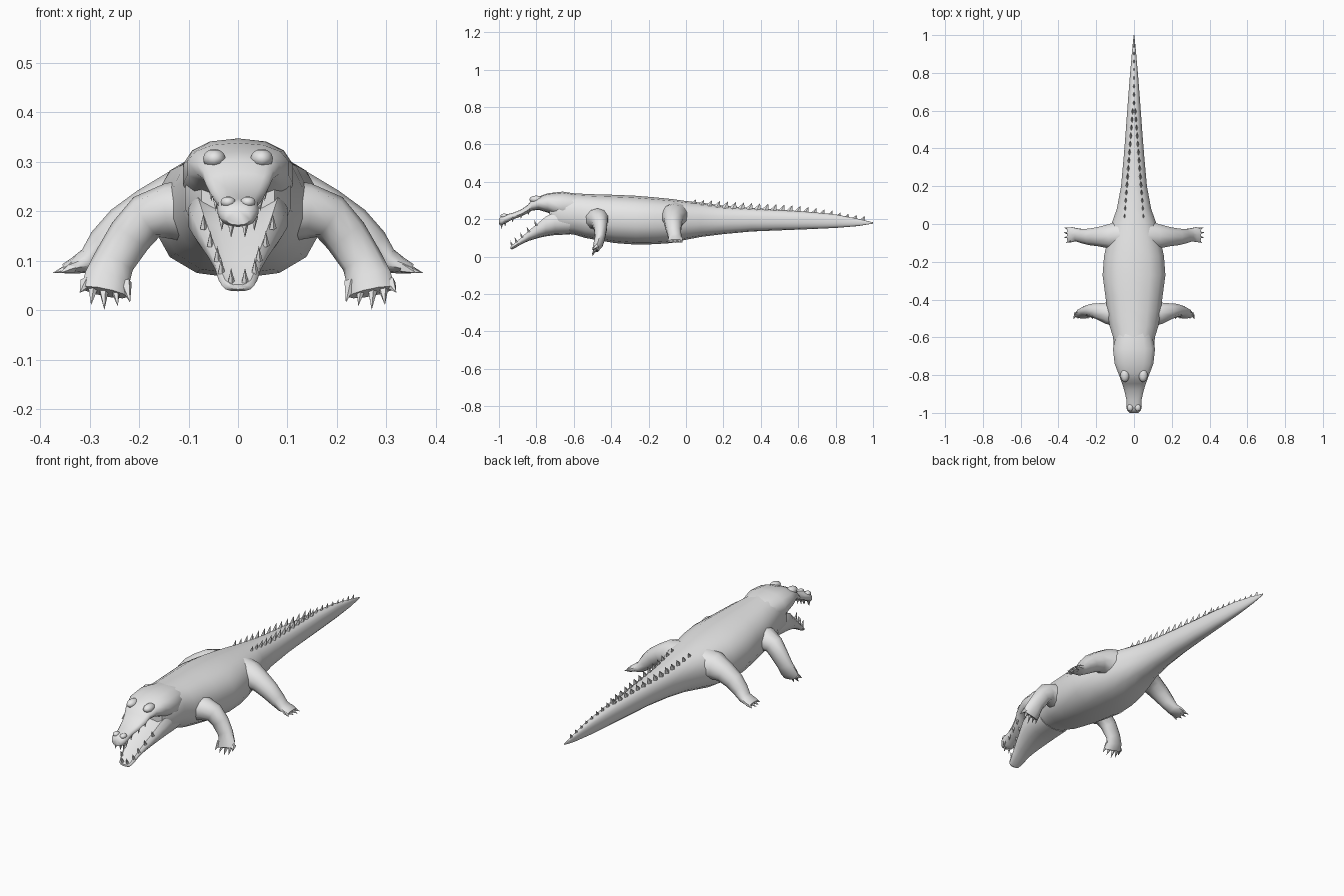
import bpy, bmesh, math
from mathutils import Vector

if "Cube" in bpy.data.objects:
    bpy.data.objects.remove(bpy.data.objects["Cube"])

skin = bpy.data.materials.new("plain grey skin")
skin.diffuse_color = (0.8, 0.8, 0.8, 1)
skin.use_nodes = True
skin.node_tree.nodes["Principled BSDF"].inputs["Base Color"].default_value = skin.diffuse_color


def finish(name, bm, smooth=50):
    bmesh.ops.recalc_face_normals(bm, faces=bm.faces)
    me = bpy.data.meshes.new(name)
    bm.to_mesh(me)
    bm.free()
    ob = bpy.data.objects.new(name, me)
    bpy.context.collection.objects.link(ob)
    me.materials.append(skin)
    if smooth:
        bpy.context.view_layer.objects.active = ob
        bpy.ops.object.select_all(action='DESELECT')
        ob.select_set(True)
        bpy.ops.object.shade_smooth_by_angle(angle=math.radians(smooth))
    return ob


def skin_rings(bm, rings):
    rings = [[bm.verts.new(p) for p in r] for r in rings]
    n = len(rings[0])
    for a, b in zip(rings, rings[1:]):
        for i in range(n):
            j = (i + 1) % n
            bm.faces.new((a[i], a[j], b[j], b[i]))
    bm.faces.new(rings[0])
    bm.faces.new(rings[-1])


def spow(v, e):
    return math.copysign(abs(v) ** e, v)


def loft(name, sections, n=14, e=0.85, dent=0.0):
    """Sections along y: (y, half width, top, bottom); dent hollows the top."""
    bm = bmesh.new()
    rings = []
    for y, w, t, b in sections:
        ring = []
        for i in range(n):
            a = 2 * math.pi * (i + 0.5) / n
            x, z = w * spow(math.cos(a), e), spow(math.sin(a), e)
            zz = (t + b) / 2 + z * (t - b) / 2
            if z > 0 and abs(math.cos(a)) < 0.7:
                zz -= dent * (t - b)
            ring.append((x, y, zz))
        rings.append(ring)
    skin_rings(bm, rings)
    return finish(name, bm)


def limb(bm, path, s, n=10):
    """Path of (x, y, z, thickness in the xz plane, thickness in y)."""
    pts = [Vector(p[:3]) for p in path]
    rings = []
    for k, p in enumerate(path):
        t = pts[min(k + 1, len(pts) - 1)] - pts[max(k - 1, 0)]
        u = Vector((-t.z, 0, t.x)).normalized()
        v = t.cross(u).normalized()
        ring = []
        for i in range(n):
            a = 2 * math.pi * i / n
            q = pts[k] + u * p[3] * math.cos(a) + v * p[4] * math.sin(a)
            ring.append((q.x * s, q.y, q.z))
        rings.append(ring)
    skin_rings(bm, rings)


def spike(bm, base, tip, r, n=5):
    """Pointed cone for claws and teeth."""
    base, tip = Vector(base), Vector(tip)
    q = (tip - base).to_track_quat('Z', 'Y')
    ring = [bm.verts.new(base + q @ Vector((r * math.cos(2 * math.pi * i / n),
            r * math.sin(2 * math.pi * i / n), 0))) for i in range(n)]
    top = bm.verts.new(tip)
    bm.faces.new(ring)
    for i in range(n):
        bm.faces.new((ring[i], ring[(i + 1) % n], top))


# trunk and tail
loft("body_and_tail", [
    (-0.73, .075, .325, .15), (-0.68, .108, .342, .125), (-0.60, .113, .338, .118),
    (-0.54, .132, .335, .10), (-0.46, .145, .332, .085), (-0.38, .155, .33, .072),
    (-0.27, .17, .325, .064), (-0.17, .162, .317, .066), (-0.08, .142, .308, .072),
    (0.0, .122, .297, .09), (0.08, .093, .288, .105), (0.2, .07, .272, .12),
    (0.35, .056, .26, .134), (0.5, .044, .25, .14), (0.65, .033, .24, .146),
    (0.8, .021, .225, .153), (0.92, .01, .202, .163), (1.0, .002, .183, .176)])

# upper head and snout
loft("upper_head", [
    (-0.58, .095, .335, .20), (-0.66, .114, .347, .20), (-0.74, .105, .338, .235),
    (-0.79, .085, .32, .25), (-0.825, .072, .303, .245), (-0.845, .064, .277, .232),
    (-0.88, .053, .252, .215), (-0.93, .041, .232, .197), (-0.965, .042, .225, .178),
    (-0.985, .038, .219, .168), (-1.0, .025, .202, .172)])

# lower jaw, hollowed on top
loft("lower_jaw", [
    (-0.62, .100, .26, .118), (-0.70, .102, .26, .115), (-0.75, .094, .235, .108),
    (-0.79, .08, .195, .099), (-0.84, .062, .15, .084), (-0.88, .047, .11, .066),
    (-0.91, .04, .082, .048), (-0.93, .032, .065, .038), (-0.938, .018, .055, .042)],
    dent=0.25)

# brows, eyes and nostrils
bm = bmesh.new()
for s in (-1, 1):
    for x, y, z, sx, sy, sz in ((.048, -.80, .306, .024, .038, .02),
                                (.02, -.972, .218, .016, .02, .012)):
        r = bmesh.ops.create_uvsphere(bm, u_segments=10, v_segments=6, radius=1)
        for v in r["verts"]:
            v.co = Vector((s * (x + v.co.x * sx), y + v.co.y * sy, z + v.co.z * sz))
finish("brows_and_nostrils", bm)

# teeth on both jaws
bm = bmesh.new()
for s in (-1, 1):
    for x, y, z in ((.014, -.985, .176), (.033, -.965, .19), (.033, -.925, .21),
                    (.045, -.88, .23), (.054, -.84, .25)):
        spike(bm, (s * x, y, z), (s * x, y - .003, z - .03), .008)
    for x, y, z in ((.014, -.928, .055), (.034, -.905, .075), (.042, -.875, .10),
                    (.056, -.84, .13), (.07, -.80, .165)):
        spike(bm, (s * x, y, z), (s * x, y - .012, z + .03), .008)
finish("teeth", bm, 30)

# legs with claws, both sides
for s, side in ((1, "right"), (-1, "left")):
    bm = bmesh.new()
    limb(bm, [(.08, -.475, .20, .065, .075), (.14, -.472, .20, .057, .06),
              (.185, -.462, .188, .048, .045), (.218, -.457, .15, .045, .036),
              (.25, -.46, .10, .042, .028), (.264, -.47, .065, .046, .026),
              (.27, -.485, .036, .048, .017)], s)
    for x, tx, tz in ((.228, .218, .015), (.25, .243, .008), (.272, .27, .0),
                      (.292, .297, .01), (.306, .32, .035)):
        spike(bm, (s * x, -.475, .055), (s * tx, -.503, tz), .014)
    finish("front_leg_" + side, bm)

    bm = bmesh.new()
    limb(bm, [(.06, -.06, .21, .085, .085), (.13, -.066, .215, .066, .068),
              (.18, -.067, .195, .052, .054), (.23, -.068, .165, .046, .046),
              (.27, -.064, .13, .038, .039), (.30, -.058, .10, .027, .036),
              (.33, -.056, .09, .017, .041), (.352, -.056, .083, .010, .038)], s)
    for y, ty, tx in ((-.085, -.10, .36), (-.067, -.072, .372),
                      (-.048, -.045, .375), (-.03, -.018, .37)):
        spike(bm, (s * .335, y, .086), (s * tx, ty, .075), .013)
    finish("back_leg_" + side, bm)

# tail crest: two saw-tooth rows that merge into one
bm = bmesh.new()


def scute(x, y, z, h, length, w):
    base = [bm.verts.new(p) for p in ((x, y - length / 2, z), (x + w, y, z),
                                      (x, y + length / 2, z), (x - w, y, z))]
    tip = bm.verts.new((x, y + length * 0.45, z + h))
    bm.faces.new(base)
    for i in range(4):
        bm.faces.new((base[i], base[(i + 1) % 4], tip))


for k in range(22):
    y = 0.03 + k * 0.043
    top = .290 - .062 * y if y < .6 else .253 - .15 * (y - .6)
    h = .03 if y < .8 else .026
    x = .052 * (1 - y / .68)
    for s in ((-1, 1) if x > .006 else (0,)):
        scute(s * x, y, top - .024, h + .012, .05, .009)
finish("tail_crest", bm, 0)
